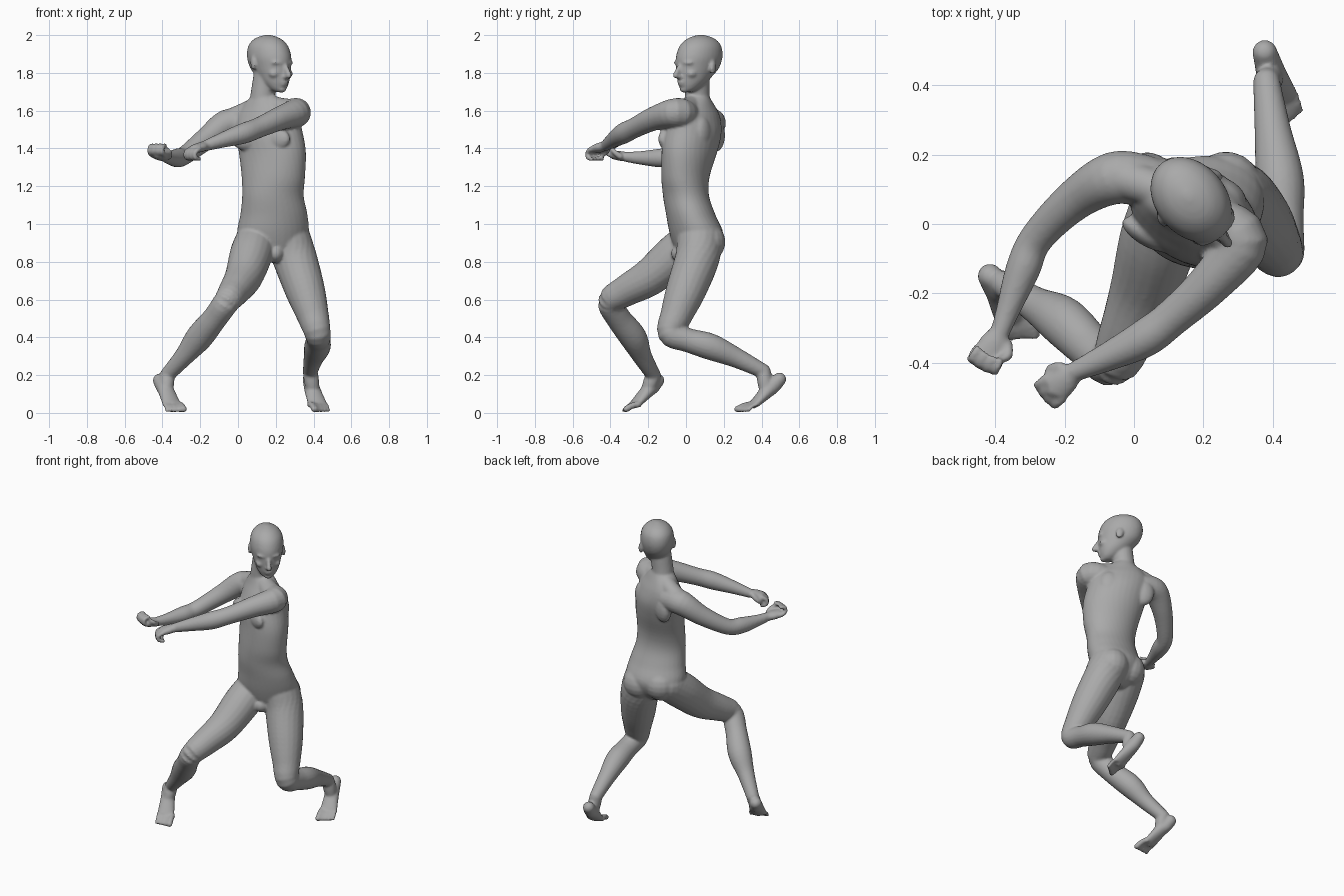
import bpy, bmesh, math
from mathutils import Vector, Matrix

V = Vector
bm = bmesh.new()


def spline(keys, steps=5):
    """Catmull-Rom through tuples of any length."""
    out = []
    n = len(keys)
    for i in range(n - 1):
        p = [keys[max(i - 1, 0)], keys[i], keys[i + 1], keys[min(i + 2, n - 1)]]
        for s in range(steps):
            t = s / steps
            out.append([0.5 * (2 * b + (c - a) * t + (2 * a - 5 * b + 4 * c - d) * t * t
                               + (3 * b - a - 3 * c + d) * t ** 3) for a, b, c, d in zip(*p)])
    return out + [list(keys[-1])]


def skin(rings):
    rows = [[bm.verts.new(p) for p in r] for r in rings]
    n = len(rows[0])
    for r0, r1 in zip(rows, rows[1:]):
        for i in range(n):
            j = (i + 1) % n
            bm.faces.new((r0[i], r0[j], r1[j], r1[i]))
    bm.faces.new(rows[0][::-1])
    bm.faces.new(rows[-1])


def ring(c, u, v, a, b, n=20):
    return [c + u * a * math.cos(2 * math.pi * i / n) + v * b * math.sin(2 * math.pi * i / n)
            for i in range(n)]


def ball(c, r, yaw=0, pitch=0):
    r = (r, r, r) if isinstance(r, (int, float)) else r
    m = (Matrix.Translation(c) @ Matrix.Rotation(math.radians(yaw), 4, 'Z')
         @ Matrix.Rotation(math.radians(pitch), 4, 'X') @ Matrix.Diagonal((*r, 1)))
    n = 10 if max(r) < .022 else 18
    lats = [-1.45 + 2.9 * k / (n // 2) for k in range(n // 2 + 1)]
    skin([[m @ p for p in ring(V((0, 0, math.sin(t))), V((1, 0, 0)), V((0, 1, 0)),
                               math.cos(t), math.cos(t), n)] for t in lats])


def limb(keys, side=None, steps=5):
    """Tube along x, y, z, half width[, half thickness] with round ends."""
    keys = [k if len(k) == 5 else (*k, k[3]) for k in keys]
    pts = spline(keys, steps)
    n = 10 if keys[0][3] < .022 else 20
    rings = []
    for i, p in enumerate(pts):
        t = (V(pts[min(i + 1, len(pts) - 1)][:3]) - V(pts[max(i - 1, 0)][:3])).normalized()
        s = V(side) if side else V((0.3, 0.2, 0.93)).cross(t)
        u = (s - t * s.dot(t)).normalized()
        rings.append(ring(V(p[:3]), u, t.cross(u), p[3], p[4], n))
    skin(rings)
    for k in (keys[0], keys[-1]):
        ball(k[:3], min(k[3], k[4]))


def stack(keys):
    """Level rings: x, y, z, yaw, half width, half depth."""
    rings = []
    for x, y, z, yaw, a, b in spline(keys, 5):
        w = math.radians(yaw)
        rings.append(ring(V((x, y, z)), V((math.cos(w), math.sin(w), 0)),
                          V((-math.sin(w), math.cos(w), 0)), a, b, 32))
    skin(rings)


# torso, twisted between hips and shoulders
stack([(.19, .04, .80, 10, .05, .06), (.185, .055, .86, 10, .15, .11),
       (.185, .055, .95, 10, .19, .14), (.19, .025, 1.05, 5, .178, .13),
       (.185, 0, 1.15, 0, .163, .122), (.187, -.003, 1.25, -14, .17, .125),
       (.182, .018, 1.38, -27, .187, .135), (.165, .035, 1.48, -30, .19, .138),
       (.155, .05, 1.56, -30, .18, .112), (.14, .06, 1.62, -28, .13, .085),
       (.135, .06, 1.67, -20, .07, .066)])
for c in ((.04, -.03, 1.45), (.20, -.095, 1.45)):                # chest
    ball(c, (.085, .035, .06), -30)
for c in ((.06, .155, 1.47), (.26, .085, 1.48)):                 # shoulder blades
    ball(c, (.07, .045, .09), -30)
ball((.265, .105, .905), .105)                                   # buttocks
ball((.125, .09, .925), .105)
ball((.195, -.02, .845), (.05, .06, .05))                        # groin

# neck and shoulder slopes
limb([(.125, .07, 1.58, .075), (.13, .06, 1.67, .066), (.15, .06, 1.80, .066)])
limb([(.13, .07, 1.64, .05), (.04, .11, 1.59, .055), (-.05, .135, 1.545, .06)])
limb([(.14, .05, 1.65, .045), (.22, .01, 1.61, .06), (.31, -.04, 1.59, .07)])

# head, turned to its left
YAW = 40
F = V((math.sin(math.radians(YAW)), -math.cos(math.radians(YAW)), 0))
S = V((math.cos(math.radians(YAW)), math.sin(math.radians(YAW)), 0))


def face(f, s, z):
    return V((.165, .07, z)) + F * f + S * s


stack([(*face(f, 0, z), YAW, a, b) for z, f, a, b in (
    (1.698, .085, .02, .025), (1.715, .07, .045, .05), (1.75, .05, .068, .08),
    (1.79, .028, .082, .108), (1.83, .01, .093, .128), (1.885, 0, .102, .136),
    (1.94, -.008, .094, .122), (1.975, -.012, .068, .09), (1.993, -.012, .036, .05),
    (2.002, -.012, .006, .008))])
limb([(*face(.138, 0, 1.835), .011), (*face(.152, 0, 1.81), .013), (*face(.163, 0, 1.787), .016)])
ball(face(.142, 0, 1.779), (.022, .018, .012), YAW)              # nostrils
ball(face(.128, 0, 1.752), (.027, .014, .008), YAW)              # upper lip
ball(face(.124, 0, 1.738), (.024, .014, .008), YAW)              # lower lip
ball(face(.103, 0, 1.713), (.026, .024, .018), YAW)              # chin
for s in (-1, 1):
    ball(face(.117, s * .038, 1.853), (.036, .018, .010), YAW + s * 16)   # brow
    ball(face(.095, s * .05, 1.795), (.026, .028, .022), YAW)             # cheek
    ball(face(-.012, s * .102, 1.84 - s * .012), (.011, .024, .037), YAW + s * 18, -10)  # ear

# arms
limb([(.03, .125, 1.53, .075), (-.06, .132, 1.53, .076), (-.17, .07, 1.45, .06),
      (-.28, -.04, 1.365, .049), (-.32, -.13, 1.35, .05), (-.36, -.24, 1.35, .036),
      (-.385, -.31, 1.355, .028)])
limb([(.22, .01, 1.57, .075), (.31, -.05, 1.59, .078), (.225, -.165, 1.56, .064),
      (.11, -.27, 1.51, .054), (.03, -.33, 1.48, .055), (-.08, -.385, 1.445, .041),
      (-.17, -.425, 1.415, .029)])


def hand(wrist, d, across, curl, thumb):
    """Palm, four curled fingers and a thumb."""
    w, d, a, c = V(wrist), V(d).normalized(), V(across).normalized(), V(curl)
    limb([(*w, .028, .024), (*(w + d * .04), .042, .026), (*(w + d * .085), .046, .022)], a)
    for i in range(4):
        k = w + d * (.085 - .004 * abs(i - 1.5)) + a * (i - 1.5) * .025
        limb([(*k, .014), (*(k + d * .03 + c * .012), .0135), (*(k + d * .032 + c * .04), .0125),
              (*(k + d * .004 + c * .052), .011)], a, 4)
    t = w + d * .025 + a * thumb * .035
    limb([(*t, .018), (*(t + d * .03 + a * thumb * .016 + c * .02), .014),
          (*(t + d * .055 + c * .035), .011)], None, 4)


hand((-.385, -.31, 1.355), (-.45, -.85, .12), (-.85, .45, 0), (.1, .1, 1), -1)
hand((-.17, -.425, 1.415), (-.75, -.62, -.22), (.64, -.76, 0), (.1, .1, -1), -1)

# legs
limb([(.10, .05, .92, .11), (.07, -.05, .84, .113), (.03, -.19, .72, .10),
      (-.02, -.32, .645, .083), (-.06, -.398, .59, .071), (-.12, -.36, .505, .066),
      (-.205, -.28, .40, .072), (-.285, -.232, .30, .052), (-.375, -.172, .20, .039)])
limb([(.265, .07, .92, .12), (.30, .06, .82, .118), (.355, .0, .65, .106),
      (.395, -.05, .52, .086), (.422, -.08, .422, .07), (.425, .01, .385, .064),
      (.42, .13, .35, .07), (.40, .27, .29, .053), (.382, .41, .22, .039)])


def foot(ankle, heel, mid, front, tip, inner):
    """Heel, instep and five toes; inner is the side of the big toe."""
    a, h, m, f, t = map(V, (ankle, heel, mid, front, tip))
    d = t - h
    side = V((d.y, -d.x, 0)).normalized() * inner
    limb([(*h, .036), (*((h + m) / 2), .04, .042), (*m, .045, .036), (*f, .054, .022)], side)
    limb([(*a, .039), (*((a + m) / 2), .04), (*m, .034)])
    for i in range(5):
        r = (.018, .0145, .0135, .0125, .0115)[i]
        o = side * (.042 - .0215 * i)
        e = t + o - (t - f) * (.10 * i)
        e.z = r + .002
        limb([(*(f + o), r), (*((f + o + e) / 2 + V((0, 0, .006))), r * .95), (*e, r)], side, 3)


foot((-.375, -.172, .20), (-.415, -.15, .172), (-.38, -.205, .115), (-.35, -.27, .045),
     (-.325, -.335, .02), -1)
foot((.382, .41, .22), (.377, .495, .178), (.398, .425, .11), (.422, .36, .045),
     (.445, .285, .02), 1)

# fuse everything into one smooth skin
mesh = bpy.data.meshes.new("body")
bm.to_mesh(mesh)
bm.free()
body = bpy.data.objects.new("body", mesh)
bpy.context.collection.objects.link(body)
fuse = body.modifiers.new("fuse", 'REMESH')
fuse.mode = 'VOXEL'
fuse.voxel_size = 0.008
fuse.use_smooth_shade = True
relax = body.modifiers.new("relax", 'SMOOTH')
relax.factor = 0.5
relax.iterations = 4

skin_mat = bpy.data.materials.new("grey skin")
skin_mat.diffuse_color = (.4, .4, .4, 1)
mesh.materials.append(skin_mat)
mesh.polygons.foreach_set("use_smooth", [True] * len(mesh.polygons))
